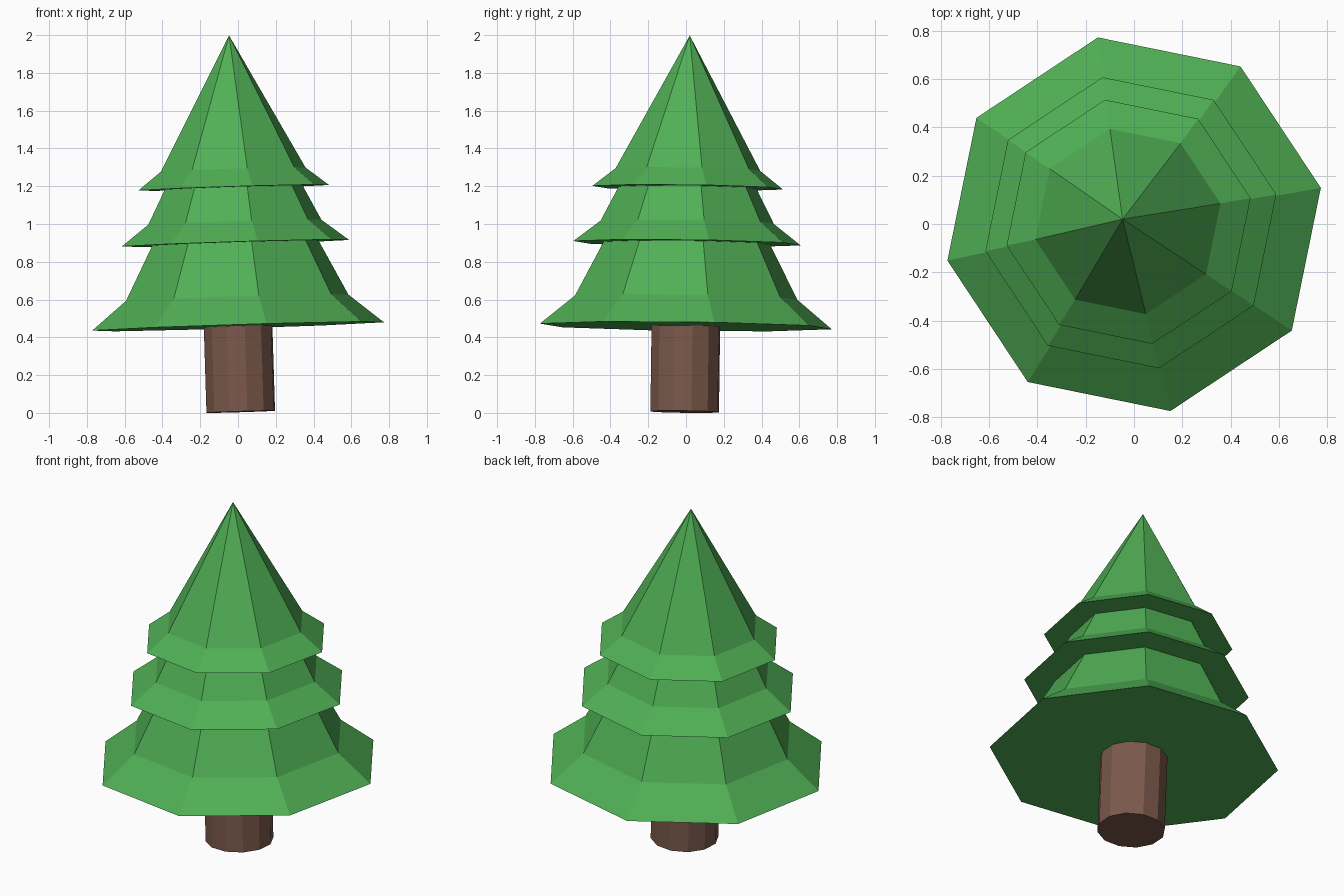
import bpy, bmesh
from math import cos, sin, radians, tau
from mathutils import Vector, Matrix

if "Cube" in bpy.data.objects:
    bpy.data.objects.remove(bpy.data.objects["Cube"])

# The whole tree leans slightly about its base
LEAN = Vector((0, 0, 1)).rotation_difference(Vector((-0.031, 0.0135, 1))).to_matrix().to_4x4()
PLACE = Matrix.Translation((0.0145, -0.007, 0.006)) @ LEAN


def material(name, color):
    mat = bpy.data.materials.new(name)
    mat.diffuse_color = (*color, 1)
    mat.use_nodes = True
    mat.node_tree.nodes["Principled BSDF"].inputs["Base Color"].default_value = mat.diffuse_color
    return mat


def lathe(name, profile, sides, start, mat):
    """Faceted closed solid from (radius, height) points; radius 0 is a tip."""
    bm = bmesh.new()
    rings = []
    for r, z in profile:
        count = sides if r else 1
        rings.append([bm.verts.new((r * cos(start + tau * i / sides),
                                    r * sin(start + tau * i / sides), z))
                      for i in range(count)])
    for low, high in zip(rings, rings[1:]):
        for i in range(sides):
            j = (i + 1) % sides
            if len(high) == 1:
                bm.faces.new((low[i], low[j], high[0]))
            else:
                bm.faces.new((low[i], low[j], high[j], high[i]))
    bm.faces.new(rings[0][::-1])
    if len(rings[-1]) > 1:
        bm.faces.new(rings[-1])
    bmesh.ops.recalc_face_normals(bm, faces=bm.faces)
    mesh = bpy.data.meshes.new(name)
    bm.to_mesh(mesh)
    bm.free()
    mesh.materials.append(mat)
    obj = bpy.data.objects.new(name, mesh)
    obj.matrix_world = PLACE
    bpy.context.collection.objects.link(obj)
    return obj


green = material("needles", (0.08, 0.43, 0.09))
brown = material("bark", (0.20, 0.10, 0.07))

# Trunk
lathe("trunk", [(0.185, 0), (0.185, 0.455)], 12, radians(11), brown)

# Three flared tiers of branches ending in a pointed top
lathe("foliage", [
    (0.787, 0.452), (0.60, 0.604), (0.449, 0.893),
    (0.613, 0.893), (0.467, 1.004), (0.372, 1.187),
    (0.514, 1.187), (0.390, 1.283), (0, 1.993),
], 8, radians(11), green)
